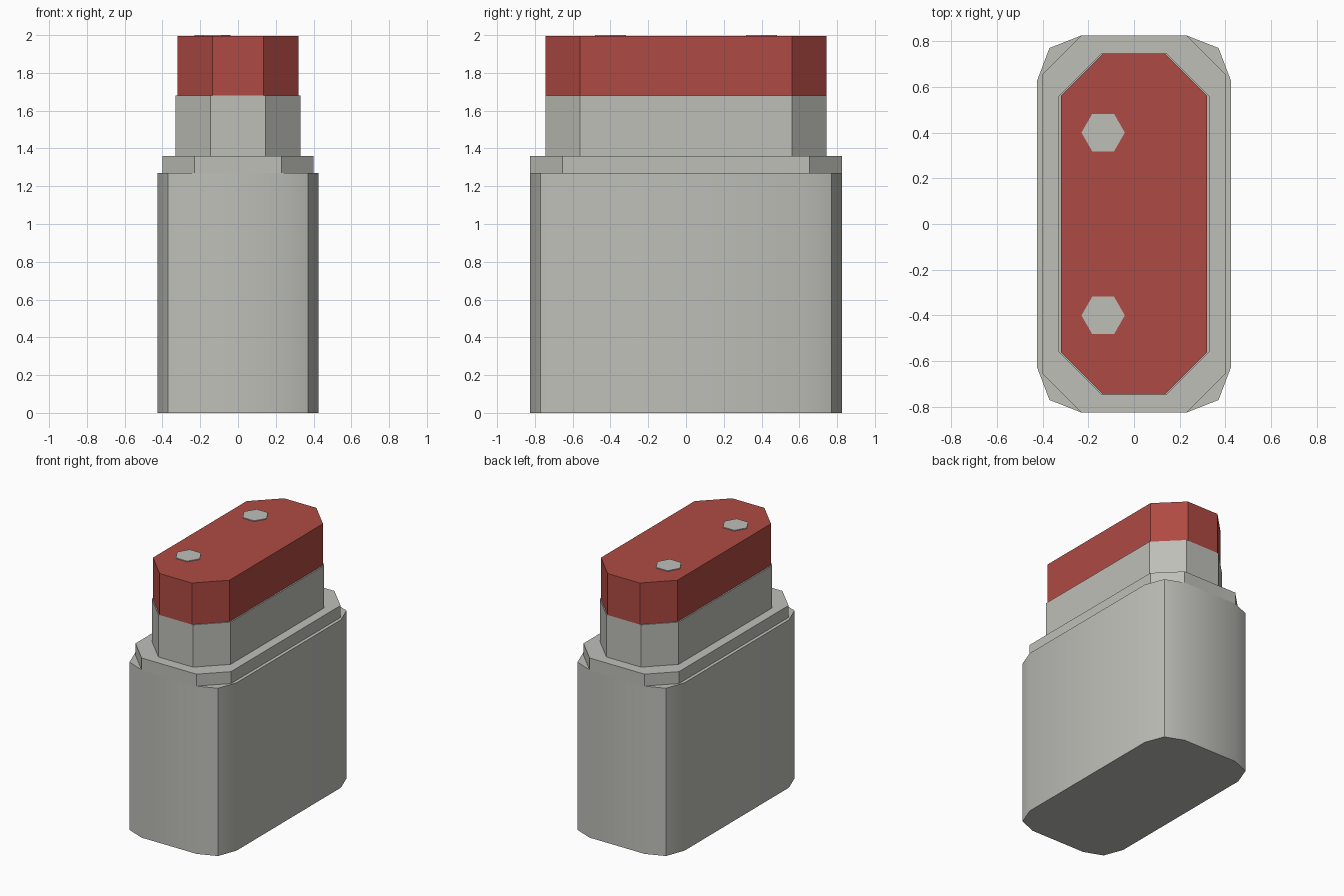
import bpy
import bmesh
from math import cos, sin, pi, radians

cube = bpy.data.objects.get("Cube")
if cube:
    bpy.data.objects.remove(cube, do_unlink=True)


def material(name, rgb):
    mat = bpy.data.materials.new(name)
    mat.use_nodes = True
    mat.diffuse_color = (*rgb, 1)
    mat.node_tree.nodes["Principled BSDF"].inputs["Base Color"].default_value = (*rgb, 1)
    return mat


def prism(name, outline, bottom, top, mat):
    """Extrude a counter-clockwise outline between two heights."""
    bm = bmesh.new()
    base = bm.faces.new([bm.verts.new((x, y, bottom)) for x, y in outline])
    extruded = bmesh.ops.extrude_face_region(bm, geom=[base], use_keep_orig=True)
    verts = [v for v in extruded["geom"] if isinstance(v, bmesh.types.BMVert)]
    bmesh.ops.translate(bm, verts=verts, vec=(0, 0, top - bottom))
    bmesh.ops.recalc_face_normals(bm, faces=bm.faces[:])
    mesh = bpy.data.meshes.new(name)
    bm.to_mesh(mesh)
    bm.free()
    mesh.materials.append(mat)
    obj = bpy.data.objects.new(name, mesh)
    bpy.context.collection.objects.link(obj)
    return obj


def mirrored(corner):
    """Repeat one corner's points, listed from side to back, in all four corners."""
    right = corner + [(-x, y) for x, y in reversed(corner)]
    return right + [(-x, -y) for x, y in right]


grey = material("light grey", (0.52, 0.52, 0.485))
red = material("dull red", (0.43, 0.068, 0.056))

# Tall body with softly rounded sides and sharp corner edges
body = prism("body", mirrored([(0.425, 0.625), (0.37, 0.77), (0.23, 0.825)]), 0, 1.27, grey)
bpy.ops.object.select_all(action="DESELECT")
body.select_set(True)
bpy.context.view_layer.objects.active = body
bpy.ops.object.shade_smooth_by_angle(angle=radians(30))

# Stepped, chamfered upper parts
prism("shoulder", mirrored([(0.40, 0.655), (0.23, 0.825)]), 1.27, 1.36, grey)
prism("neck", mirrored([(0.33, 0.56), (0.145, 0.745)]), 1.36, 1.68, grey)
prism("cap", mirrored([(0.32, 0.56), (0.135, 0.745)]), 1.68, 1.994, red)

# Hexagonal studs on the cap
for name, y in (("front_stud", -0.4), ("back_stud", 0.4)):
    hexagon = [(-0.135 + 0.095 * cos(i * pi / 3), y + 0.095 * sin(i * pi / 3)) for i in range(6)]
    prism(name, hexagon, 1.98, 2.0, grey)
